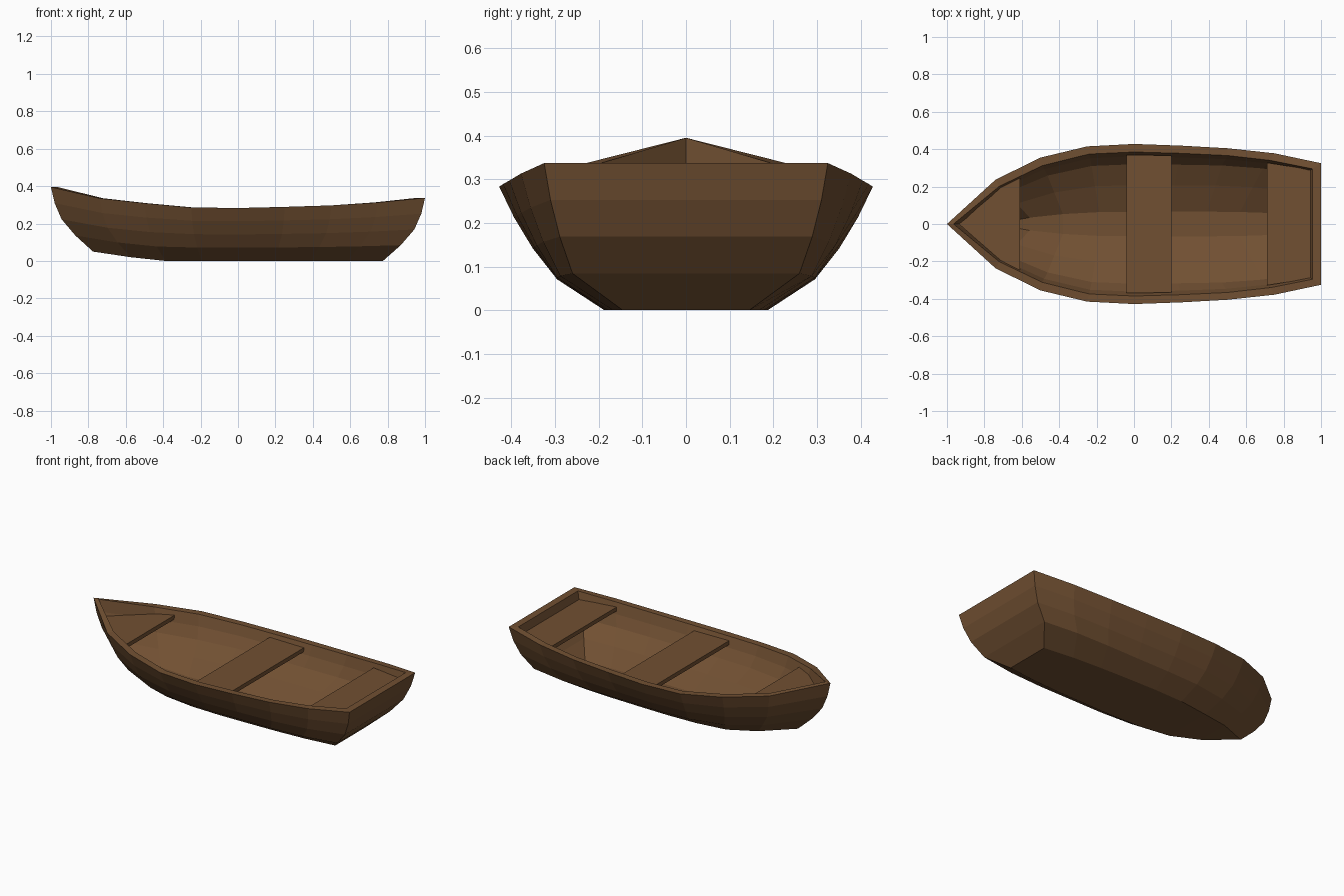
import bpy, bmesh

if "Cube" in bpy.data.objects:
    bpy.data.objects.remove(bpy.data.objects["Cube"])

wood = bpy.data.materials.new("brown_wood")
wood.diffuse_color = (0.165, 0.08, 0.032, 1)
wood.use_nodes = True
wood.node_tree.nodes["Principled BSDF"].inputs["Base Color"].default_value = wood.diffuse_color


def finish(bm, name):
    bmesh.ops.remove_doubles(bm, verts=bm.verts, dist=0.0005)
    bmesh.ops.dissolve_degenerate(bm, edges=bm.edges, dist=0.0001)
    bmesh.ops.recalc_face_normals(bm, faces=bm.faces)
    mesh = bpy.data.meshes.new(name)
    bm.to_mesh(mesh)
    bm.free()
    mesh.materials.append(wood)
    ob = bpy.data.objects.new(name, mesh)
    bpy.context.collection.objects.link(ob)
    return ob


# Hull stations from bow to stern: gunwale x, half width, top z, bottom z
OUTER = [(-1, 0, .395, .05), (-.74, .237, .335, .02), (-.5, .355, .309, 0),
         (-.25, .415, .286, 0), (0, .428, .283, 0), (.25, .419, .289, 0),
         (.5, .405, .297, 0), (.75, .378, .313, 0), (1, .325, .337, 0)]
INNER_X = [-.965, -.72, -.49, -.24, 0, .25, .5, .73, .955]
INNER_W = [0, .202, .312, .374, .385, .378, .366, .34, .295]
INNER = [(x, w, o[2], o[3] + .045) for x, w, o in zip(INNER_X, INNER_W, OUTER)]

# Cross-section by level, gunwale to bottom
RAKE = [1, .98, .943, .87, .775]
MID = [1, .92, .82, .69, .437]
STERN = [1, .955, .89, .80, .446]
INSIDE = [1, .94, .83, .54, .17]


def shell(bm, stations, mid, stern):
    rows = []
    for x, w, top, bottom in stations:
        k = max(0, x) ** 1.5
        half = []
        for i in range(5):
            width = w * (mid[i] + (stern[i] - mid[i]) * k)
            half.append((x * RAKE[i], width, top + (bottom - top) * i / 4))
        pts = half + [(a, -b, c) for a, b, c in reversed(half)]
        rows.append([bm.verts.new(p) for p in pts])
    for a, b in zip(rows, rows[1:]):
        for j in range(9):
            bm.faces.new((a[j], a[j + 1], b[j + 1], b[j]))
    # transom in horizontal strakes
    e = rows[-1]
    for j in range(4):
        bm.faces.new((e[j], e[j + 1], e[8 - j], e[9 - j]))
    return rows


# Hull with inner skin and flat rim
bm = bmesh.new()
out = shell(bm, OUTER, MID, STERN)
inn = shell(bm, INNER, INSIDE, [1, .96, .9, .6, .2])
for s in (0, 9):
    for i in range(8):
        bm.faces.new((out[i][s], out[i + 1][s], inn[i + 1][s], inn[i][s]))
bm.faces.new((out[8][0], out[8][9], inn[8][9], inn[8][0]))
finish(bm, "hull")


# Seats: mirrored plank outlines
def plank(name, half, top, thick=.025):
    outline = half + [(x, -y) for x, y in reversed(half)]
    bm = bmesh.new()
    if half[0][1] == 0:
        outline = outline[:-1]
    face = bm.faces.new([bm.verts.new((x, y, top)) for x, y in outline])
    ext = bmesh.ops.extrude_face_region(bm, geom=[face], use_keep_orig=True)
    for v in ext["geom"]:
        if isinstance(v, bmesh.types.BMVert):
            v.co.z -= thick
    finish(bm, name)


plank("bow_seat", [(-.95, 0), (-.72, .196), (-.61, .254)], .297)
plank("middle_seat", [(-.04, .37), (.2, .366)], .263)
plank("stern_seat", [(.71, .328), (.948, .29)], .289)
